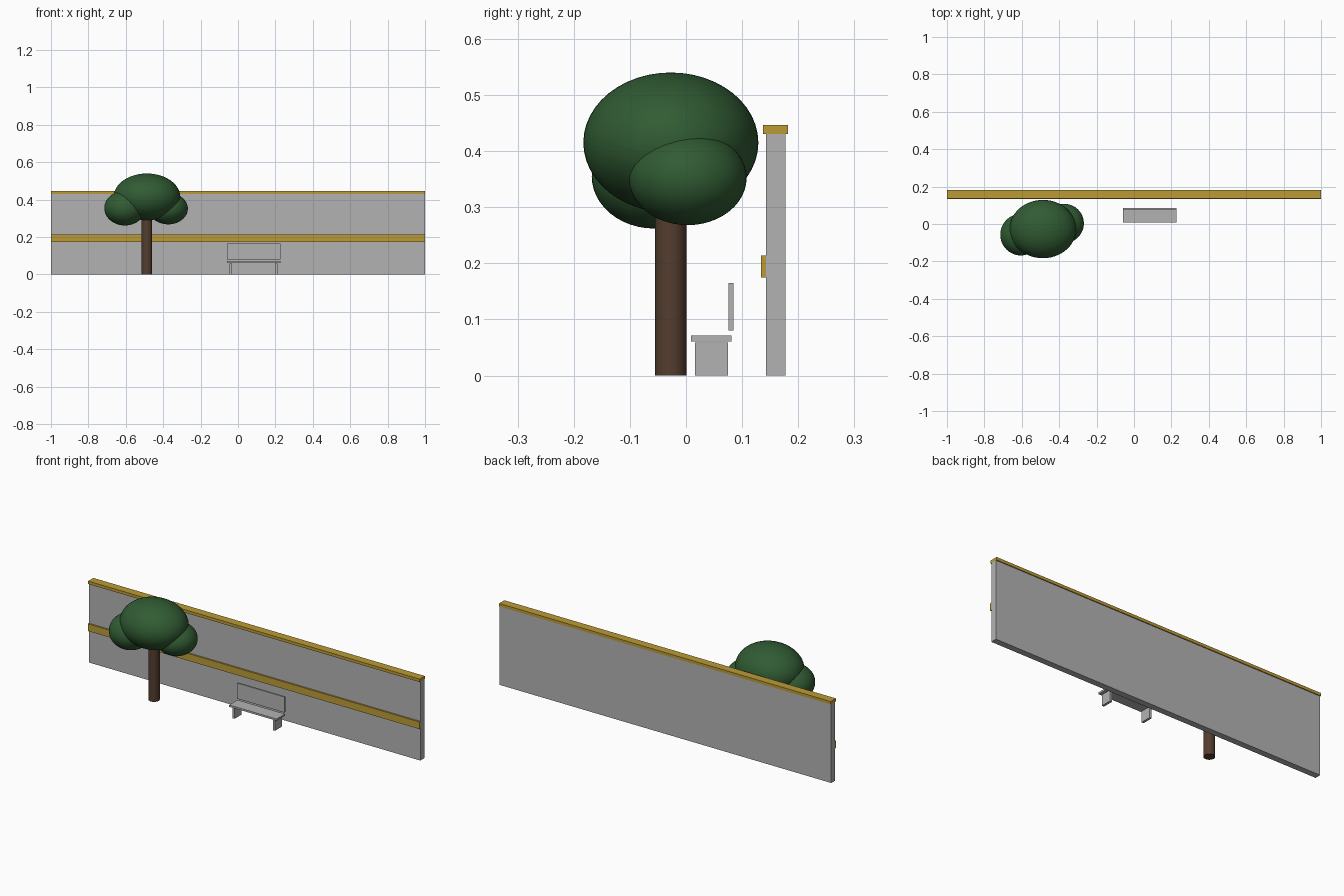
import bpy
import math

if "Cube" in bpy.data.objects:
    bpy.data.objects.remove(bpy.data.objects["Cube"])


def make_mat(name, rgb):
    m = bpy.data.materials.new(name)
    m.diffuse_color = (*rgb, 1)
    m.use_nodes = True
    m.node_tree.nodes["Principled BSDF"].inputs["Base Color"].default_value = m.diffuse_color
    return m


GREY = make_mat("concrete grey", (0.45, 0.45, 0.45))
OCHRE = make_mat("ochre trim", (0.50, 0.33, 0.037))
GREEN = make_mat("leaf green", (0.03, 0.105, 0.033))
BROWN = make_mat("bark brown", (0.088, 0.047, 0.028))


def box(name, x, y, z, mat):
    """Box spanning the given (low, high) ranges."""
    bpy.ops.mesh.primitive_cube_add(size=1, location=[sum(r) / 2 for r in (x, y, z)])
    ob = bpy.context.object
    ob.name = name
    ob.scale = [r[1] - r[0] for r in (x, y, z)]
    bpy.ops.object.transform_apply(location=False, rotation=False, scale=True)
    ob.data.materials.append(mat)
    return ob


def blob(name, center, radii):
    """Smooth ellipsoid of foliage."""
    bpy.ops.mesh.primitive_uv_sphere_add(segments=48, ring_count=24, radius=1, location=center)
    ob = bpy.context.object
    ob.name = name
    ob.scale = radii
    bpy.ops.object.transform_apply(location=False, rotation=False, scale=True)
    bpy.ops.object.shade_smooth()
    ob.data.materials.append(GREEN)


# Wall with coping and front band
box("wall", (-1, 1), (0.143, 0.177), (0, 0.43), GREY)
box("wall_coping", (-1, 1), (0.137, 0.182), (0.43, 0.446), OCHRE)
box("wall_band", (-1, 1), (0.134, 0.143), (0.175, 0.214), OCHRE)

# Bench
BX = 0.0835
span = (BX - 0.143, BX + 0.143)
box("bench_seat", span, (0.009, 0.081), (0.061, 0.071), GREY)
box("bench_back", span, (0.076, 0.085), (0.08, 0.165), GREY)
for side, s in (("left", -1), ("right", 1)):
    cx = BX + s * 0.122
    box("bench_leg_" + side, (cx - 0.0065, cx + 0.0065), (0.016, 0.075), (0, 0.059), GREY)

# Tree
TX, TY = -0.487, -0.027
bpy.ops.mesh.primitive_cylinder_add(vertices=32, radius=0.028, depth=0.32, location=(TX, TY, 0.16))
trunk = bpy.context.object
trunk.name = "tree_trunk"
trunk.data.materials.append(BROWN)
bpy.ops.object.shade_smooth_by_angle(angle=math.radians(30))
blob("crown_main", (TX, TY, 0.415), (0.178, 0.156, 0.125))
blob("crown_left", (-0.605, -0.057, 0.355), (0.11, 0.111, 0.093))
blob("crown_right", (-0.373, 0.003, 0.352), (0.105, 0.105, 0.084))
